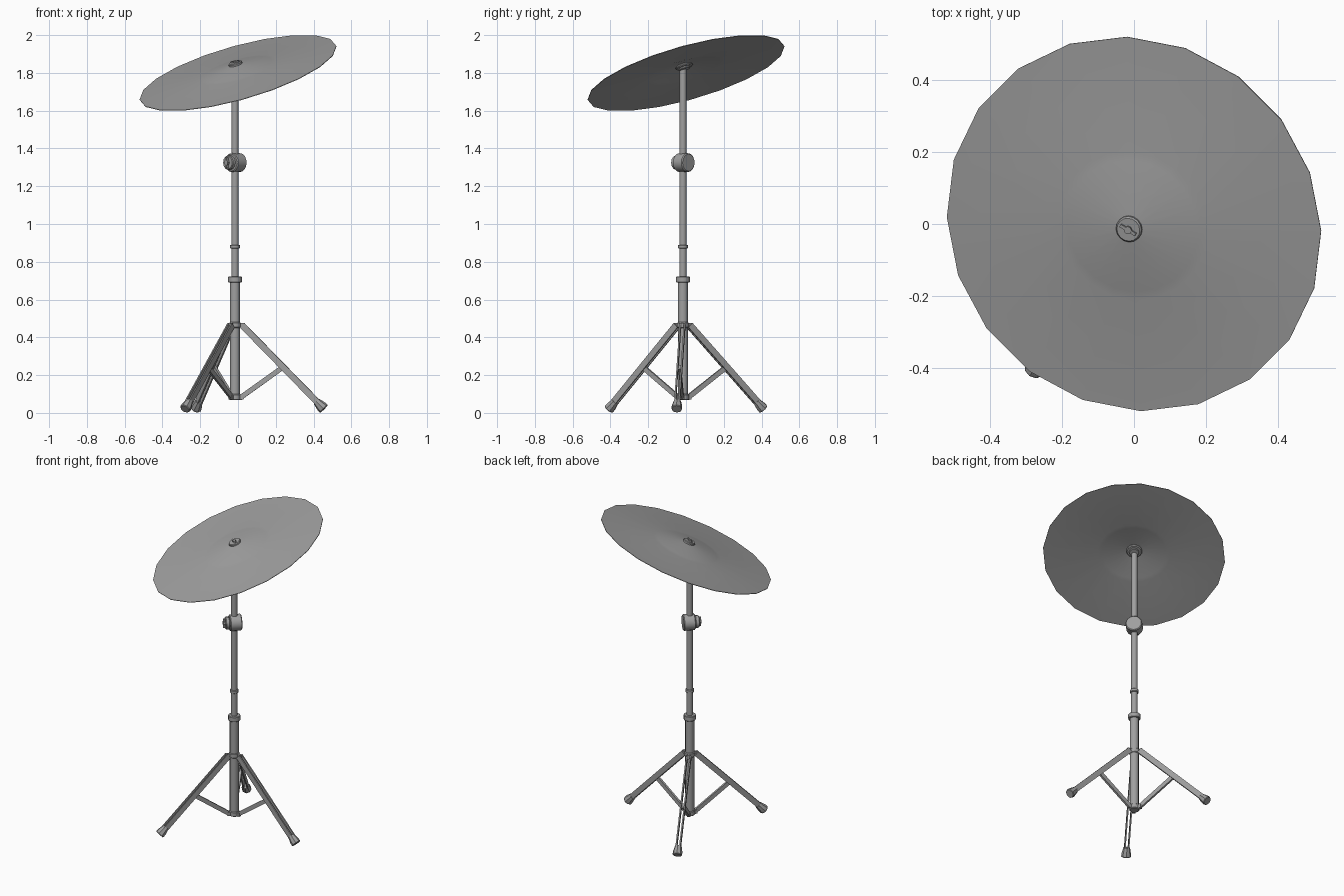
import bpy, bmesh, math
from mathutils import Matrix, Vector

if "Cube" in bpy.data.objects:
    bpy.data.objects.remove(bpy.data.objects["Cube"])

PX, PY = -0.016, -0.016          # stand axis
dark = bpy.data.materials.new("dark_grey")
dark.diffuse_color = (0.35, 0.35, 0.35, 1)
dark.use_nodes = True
dark.node_tree.nodes["Principled BSDF"].inputs["Base Color"].default_value = dark.diffuse_color


def finish(bm, name, smooth=True):
    bmesh.ops.recalc_face_normals(bm, faces=bm.faces)
    me = bpy.data.meshes.new(name)
    bm.to_mesh(me)
    bm.free()
    me.materials.append(dark)
    ob = bpy.data.objects.new(name, me)
    bpy.context.collection.objects.link(ob)
    if smooth:
        bpy.ops.object.select_all(action='DESELECT')
        bpy.context.view_layer.objects.active = ob
        ob.select_set(True)
        bpy.ops.object.shade_smooth_by_angle(angle=math.radians(35))
    return ob


def lathe(name, profile, n, mat):
    """Revolve (radius, height) points round local z; zero radius makes a pole."""
    bm = bmesh.new()
    rings = []
    for r, h in profile:
        k = 1 if r == 0 else n
        rings.append([bm.verts.new(mat @ Vector((r * math.cos(2 * math.pi * i / n),
                                                 r * math.sin(2 * math.pi * i / n), h)))
                      for i in range(k)])
    for a, b in zip(rings, rings[1:]):
        for i in range(n):
            j = (i + 1) % n
            q = [a[i % len(a)], a[j % len(a)], b[j % len(b)], b[i % len(b)]]
            bm.faces.new(list(dict.fromkeys(q)))
    return finish(bm, name)


def tube(name, r, h0, h1, mat, n=12, bevel=0.0):
    b = bevel
    pts = [(0, h0), (r - b, h0), (r, h0 + b), (r, h1 - b), (r - b, h1), (0, h1)]
    if not b:
        pts = [(0, h0), (r, h0), (r, h1), (0, h1)]
    return lathe(name, pts, n, mat)


def bar(name, p, q, thick, width, mat, side=0.0):
    """Flat bar from p to q given as (radius, z) in a vertical plane."""
    p, q = Vector((p[0], side, p[1])), Vector((q[0], side, q[1]))
    d = (q - p).normalized()
    y = Vector((0, 1, 0))
    rot = Matrix((d, y, d.cross(y))).transposed().to_4x4()
    m = mat @ Matrix.Translation((p + q) / 2) @ rot @ Matrix.Diagonal(((q - p).length, thick, width, 1))
    bm = bmesh.new()
    bmesh.ops.create_cube(bm, size=1, matrix=m)
    return finish(bm, name, False)


axis = Matrix.Translation((PX, PY, 0))

# Telescopic pole with its collars
tube("base_tube", 0.027, 0.08, 0.70, axis)
tube("base_collar", 0.031, 0.068, 0.10, axis, bevel=0.004)
tube("leg_collar", 0.031, 0.45, 0.48, axis, bevel=0.004)
tube("height_clamp", 0.037, 0.69, 0.722, axis, bevel=0.003)
tube("middle_tube", 0.019, 0.70, 1.33, axis)
tube("memory_ring", 0.026, 0.87, 0.89, axis, bevel=0.003)
tube("upper_tube", 0.0185, 1.33, 1.838, axis)

# Tilt joint, its axis running diagonally
tilt = Matrix.Translation((PX, PY, 1.325)) @ Matrix.Rotation(math.radians(45), 4, 'Z') \
    @ Matrix.Rotation(math.radians(90), 4, 'Y')
tube("tilt_joint", 0.050, -0.03, 0.042, tilt, 16, 0.005)
tube("tilt_nut", 0.038, -0.055, -0.03, tilt, 12, 0.004)
tube("tilt_nut_hub", 0.014, -0.068, -0.05, tilt, 8)
bar("tilt_nut_wing", (-0.028, -0.060), (0.028, -0.060), 0.01, 0.016, tilt)

# Cymbal: twenty-sided thin shell with raised conical bell
lean = Matrix.Translation((0, 0, 1.8)) @ Matrix.Rotation(math.radians(21.8), 4, Vector((1, -1, 0)))
top = [(0.03, 0.049), (0.19, 0.020), (0.215, 0.0165), (0.53, 0.0015), (0.54, 0.001)]
lathe("cymbal", [(0, 0.050)] + top + [(r, h - 0.003) for r, h in reversed(top)] + [(0, 0.047)], 20, lean)

# Felt, washer and wing nut holding the cymbal
tube("lower_washer", 0.047, 0.030, 0.044, lean, 16, 0.005)
tube("lower_felt", 0.030, 0.020, 0.032, lean, 12, 0.003)
tube("upper_felt", 0.037, 0.044, 0.060, lean, 16, 0.004)
tube("wing_nut_hub", 0.011, 0.058, 0.068, lean, 8)
bar("wing_nut_wing", (-0.025, 0.063), (0.025, 0.063), 0.009, 0.008,
    lean @ Matrix.Rotation(math.radians(-30), 4, 'Z'))

# Three double-bar legs with braces and rubber feet
for i in range(3):
    m = axis @ Matrix.Rotation(math.radians(-4 + 120 * i), 4, 'Z')
    for s in (-1, 1):
        bar(f"leg_bar_{i}_{s}", (0.038, 0.464), (0.447, 0.047), 0.008, 0.033, m, s * 0.011)
    bar(f"leg_hinge_{i}", (0.02, 0.464), (0.052, 0.464), 0.015, 0.024, m)
    bar(f"brace_{i}", (0.025, 0.078), (0.255, 0.242), 0.014, 0.026, m)
    bar(f"brace_hinge_{i}", (0.02, 0.084), (0.045, 0.084), 0.02, 0.024, m)
    foot = m @ Matrix.Translation((0.473, 0, 0.020)) @ Matrix.Rotation(math.radians(-45), 4, 'Y')
    lathe(f"foot_{i}", [(0, 0), (0.026, 0), (0.029, 0.004), (0.028, 0.022),
                        (0.020, 0.058), (0, 0.058)], 8, foot)
